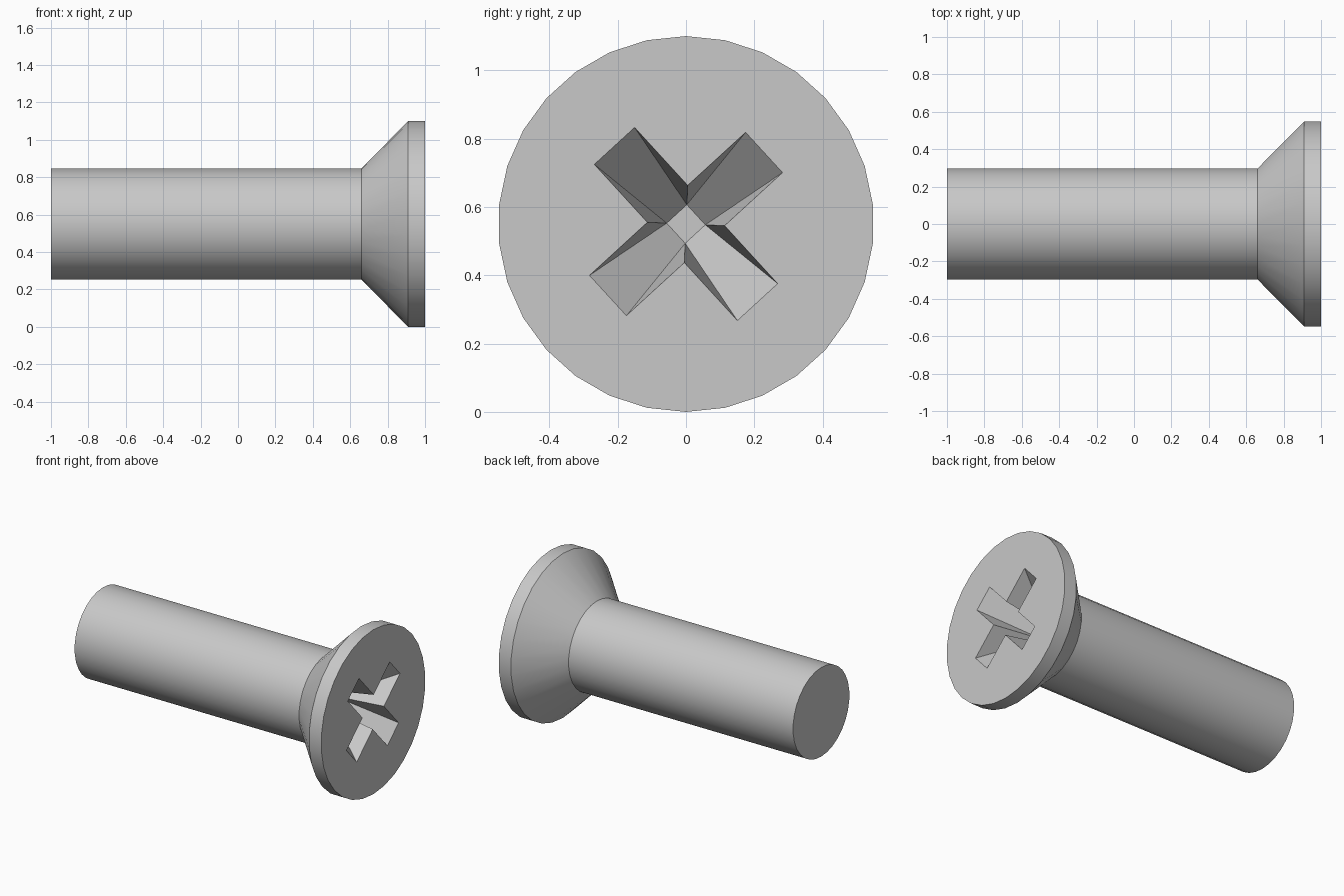
import bpy
import bmesh
import math
from mathutils import Matrix, Vector

if "Cube" in bpy.data.objects:
    bpy.data.objects.remove(bpy.data.objects["Cube"], do_unlink=True)

SIDES = 30
HEAD_RADIUS = 0.55
SHAFT_RADIUS = 0.298
RECESS_DEPTH = 0.33
ARM_REACH, ARM_HALF, FLOOR_HALF = 0.31, 0.08, 0.04

# Plain steel colour
steel = bpy.data.materials.new("steel_grey")
steel.use_nodes = True
grey = (0.58, 0.58, 0.58, 1)
steel.diffuse_color = grey
steel.node_tree.nodes["Principled BSDF"].inputs["Base Color"].default_value = grey

bm = bmesh.new()


def ring(x, radius):
    """Circle of vertices around the long axis."""
    step = math.tau / SIDES
    return [bm.verts.new((x, radius * math.sin(i * step), HEAD_RADIUS + radius * math.cos(i * step)))
            for i in range(SIDES)]


def bridge(a, b):
    """Quads between two rings."""
    for i in range(SIDES):
        j = (i + 1) % SIDES
        bm.faces.new((a[i], a[j], b[j], b[i]))


# Shaft, countersunk cone and head rim
profile = [(-1, SHAFT_RADIUS), (0.66, SHAFT_RADIUS), (0.91, HEAD_RADIUS), (1, HEAD_RADIUS)]
rings = [ring(x, r) for x, r in profile]
for a, b in zip(rings, rings[1:]):
    bridge(a, b)
bm.faces.new(rings[0])

# Cross recess: four arms sloping down to a small square floor
turn = Matrix.Rotation(math.radians(-47.5), 3, "X")
quarter = Matrix.Rotation(math.radians(-90), 3, "X")
along = turn @ Vector((0, 0, 1))
centre = Vector((1, 0, HEAD_RADIUS))
deep = Vector((-RECESS_DEPTH, 0, 0))
arms = []
for _ in range(4):
    across = quarter @ along
    arms.append({
        "back": bm.verts.new(centre + along * ARM_REACH - across * ARM_HALF),
        "front": bm.verts.new(centre + along * ARM_REACH + across * ARM_HALF),
        "inner": bm.verts.new(centre + (along + across) * ARM_HALF),
        "floor": bm.verts.new(centre + deep + (along + across) * FLOOR_HALF),
    })
    along = across

outline = []
for k, arm in enumerate(arms):
    prev = arms[k - 1]
    bm.faces.new((arm["back"], arm["front"], arm["floor"], prev["floor"]))
    bm.faces.new((arm["front"], arm["inner"], arm["floor"]))
    bm.faces.new((prev["inner"], arm["back"], prev["floor"]))
    outline += [arm["back"], arm["front"], arm["inner"]]
bm.faces.new([arm["floor"] for arm in arms])

# Flat head face between the rim and the cross
edges = [bm.edges.get((loop[i - 1], loop[i]))
         for loop in (rings[-1], outline) for i in range(len(loop))]
bmesh.ops.triangle_fill(bm, use_beauty=True, use_dissolve=False, edges=edges)
bmesh.ops.recalc_face_normals(bm, faces=bm.faces[:])

mesh = bpy.data.meshes.new("countersunk_screw")
bm.to_mesh(mesh)
bm.free()
mesh.materials.append(steel)
screw = bpy.data.objects.new("countersunk_screw", mesh)
bpy.context.collection.objects.link(screw)

# Smooth round sides, crisp edges
bpy.ops.object.select_all(action="DESELECT")
screw.select_set(True)
bpy.context.view_layer.objects.active = screw
bpy.ops.object.shade_smooth_by_angle(angle=math.radians(30))
